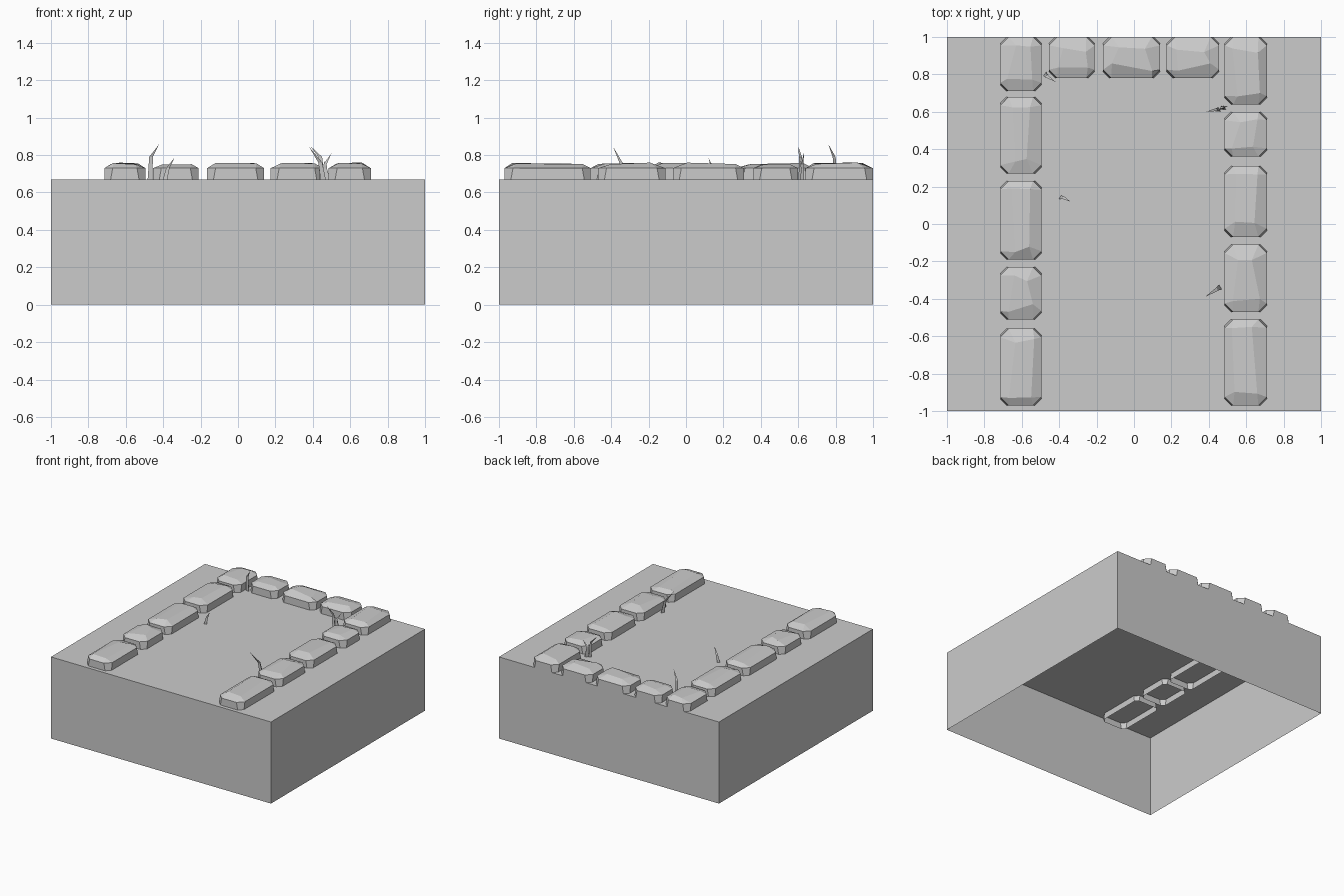
import bpy, bmesh, random
from mathutils import Vector

random.seed(4)
old = bpy.data.objects.get("Cube")
if old:
    bpy.data.objects.remove(old, do_unlink=True)

TOP = 0.67

stone_grey = bpy.data.materials.new("stone grey")
stone_grey.use_nodes = True
GREY = (0.6, 0.6, 0.6, 1)
stone_grey.diffuse_color = GREY
stone_grey.node_tree.nodes["Principled BSDF"].inputs["Base Color"].default_value = GREY


def finish(bm, name):
    mesh = bpy.data.meshes.new(name)
    bm.to_mesh(mesh)
    bm.free()
    mesh.materials.append(stone_grey)
    obj = bpy.data.objects.new(name, mesh)
    bpy.context.collection.objects.link(obj)
    return obj


def octagon(bm, x0, x1, y0, y1, cut, z):
    """Rectangle with cut corners, counter-clockwise from the front edge."""
    pts = [(x0 + cut, y0), (x1 - cut, y0), (x1, y0 + cut), (x1, y1 - cut),
           (x1 - cut, y1), (x0 + cut, y1), (x0, y1 - cut), (x0, y0 + cut)]
    return [bm.verts.new((x, y, z)) for x, y in pts]


def stone(name, x0, x1, y0, y1):
    """Roughly hewn kerb stone, open below and sunk through the ground."""
    bm = bmesh.new()
    low = octagon(bm, x0, x1, y0, y1, 0.025, TOP - 0.05)
    rim = octagon(bm, x0, x1, y0, y1, 0.045, TOP + 0.06)
    for i in range(8):
        j = (i + 1) % 8
        bm.faces.new((low[i], low[j], rim[j], rim[i]))
    # uneven flat crown
    inset = lambda: random.uniform(0.035, 0.085)
    corners = [(x0 + inset(), y0 + inset()), (x1 - inset(), y0 + inset()),
               (x1 - inset(), y1 - inset()), (x0 + inset(), y1 - inset())]
    crown = [bm.verts.new((x, y, TOP + random.uniform(0.078, 0.09))) for x, y in corners]
    bm.faces.new(crown)
    for k in range(4):
        a, b = rim[2 * k], rim[2 * k + 1]
        bm.faces.new((a, b, crown[(k + 1) % 4], crown[k]))
        bm.faces.new((b, rim[(2 * k + 2) % 8], crown[(k + 1) % 4]))
    return finish(bm, name)


def blade(name, base, middle, tip, width):
    """Bent three-sided grass blade tapering to a point."""
    bm = bmesh.new()
    rings = []
    for centre, w in ((base, width), (middle, width * 0.75)):
        c = Vector(centre)
        rings.append([bm.verts.new(c + Vector(o) * w)
                      for o in ((-0.5, -0.3, 0), (0.5, -0.3, 0), (0, 0.5, 0))])
    end = bm.verts.new(tip)
    for i in range(3):
        j = (i + 1) % 3
        bm.faces.new((rings[0][i], rings[0][j], rings[1][j], rings[1][i]))
        bm.faces.new((rings[1][i], rings[1][j], end))
    return finish(bm, name)


# Ground block, hollow and open below
bm = bmesh.new()
bmesh.ops.create_cube(bm, size=1)
for v in bm.verts:
    v.co = (v.co.x * 2, v.co.y * 2, (v.co.z + 0.5) * TOP)
bm.normal_update()
bmesh.ops.delete(bm, geom=[f for f in bm.faces if f.normal.z < -0.5], context='FACES')
finish(bm, "ground_block")

# Side kerbs, front to back
right_spans = [(-0.97, -0.56), (-0.51, -0.23), (-0.19, 0.23), (0.27, 0.68), (0.71, 1)]
left_spans = [(-0.97, -0.51), (-0.47, -0.11), (-0.07, 0.31), (0.36, 0.6), (0.64, 1)]
for i, (y0, y1) in enumerate(right_spans, 1):
    stone(f"right_kerb_stone_{i}", -0.715, -0.495, y0, y1)
for i, (y0, y1) in enumerate(left_spans, 1):
    stone(f"left_kerb_stone_{i}", 0.485, 0.71, y0, y1)

# Back kerb
for i, (x0, x1) in enumerate([(-0.455, -0.21), (-0.165, 0.14), (0.175, 0.455)], 1):
    stone(f"back_kerb_stone_{i}", x0, x1, 0.78, 1)

# Grass blades
blades = [
    ((-0.47, 0.80, TOP), (-0.465, 0.79, 0.79), (-0.42, 0.76, 0.86), 0.026),
    ((-0.39, 0.14, TOP), (-0.375, 0.14, 0.73), (-0.34, 0.12, 0.785), 0.024),
    ((0.45, 0.61, TOP), (0.44, 0.61, 0.79), (0.385, 0.60, 0.85), 0.026),
    ((0.47, 0.62, TOP), (0.465, 0.62, 0.75), (0.50, 0.63, 0.81), 0.024),
    ((0.48, 0.62, TOP), (0.47, 0.62, 0.72), (0.46, 0.61, 0.77), 0.022),
    ((0.455, -0.34, TOP), (0.44, -0.35, 0.76), (0.38, -0.39, 0.845), 0.028),
]
for i, (base, middle, tip, width) in enumerate(blades, 1):
    blade(f"grass_blade_{i}", base, middle, tip, width)
